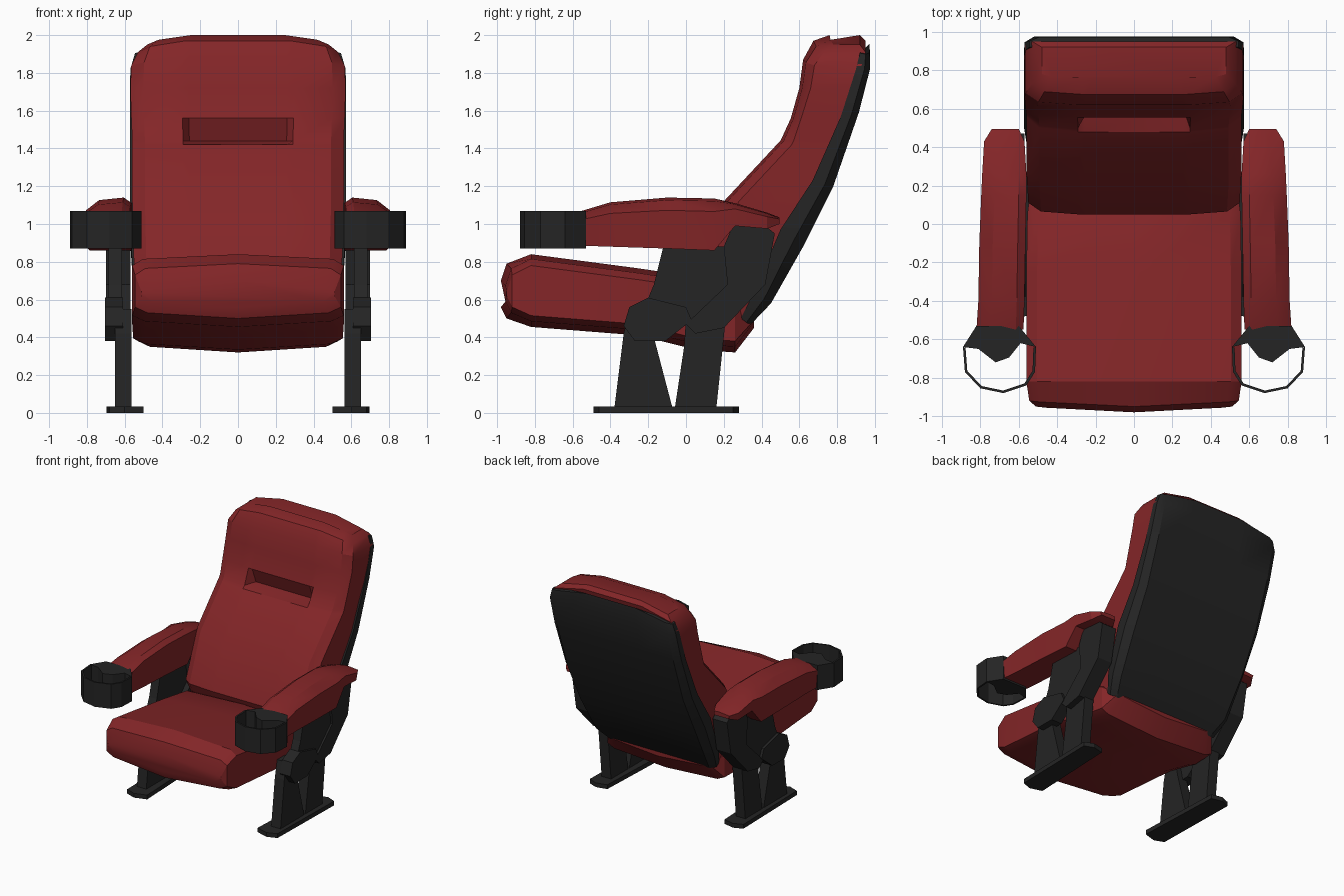
import bpy, bmesh, math


def material(name, rgb):
    m = bpy.data.materials.new(name)
    m.diffuse_color = (*rgb, 1)
    return m


RED = material("dark red upholstery", (0.23, 0.019, 0.021))
BLACK = material("black plastic", (0.018, 0.018, 0.018))


def finish(name, bm, mat, smooth):
    bmesh.ops.recalc_face_normals(bm, faces=bm.faces)
    me = bpy.data.meshes.new(name)
    bm.to_mesh(me)
    bm.free()
    me.materials.append(mat)
    ob = bpy.data.objects.new(name, me)
    bpy.context.collection.objects.link(ob)
    if smooth:
        bpy.ops.object.select_all(action='DESELECT')
        ob.select_set(True)
        bpy.context.view_layer.objects.active = ob
        bpy.ops.object.shade_smooth_by_angle(angle=math.radians(28))
    return ob


def loft(name, rings, mat, smooth=True):
    """Skin a list of equal-length closed rings and cap both ends."""
    bm = bmesh.new()
    vs = [[bm.verts.new(p) for p in r] for r in rings]
    n = len(rings[0])
    for a, b in zip(vs, vs[1:]):
        for i in range(n):
            j = (i + 1) % n
            bm.faces.new((a[i], a[j], b[j], b[i]))
    bm.faces.new(vs[0])
    bm.faces.new(vs[-1])
    return finish(name, bm, mat, smooth)


def side_prism(name, yz, x0, x1, s, mat=BLACK):
    return loft(name, [[(s * x, y, z) for y, z in yz] for x in (x0, x1)], mat, False)


def top_prism(name, xy, z0, z1, s, mat=BLACK):
    return loft(name, [[(s * x, y, z) for x, y in xy] for z in (z0, z1)], mat, False)


# Seat cushion: (y, top z, bottom z, half width), bowed front and crowned top
rings = []
for y, zt, zb, w in [(-0.98, 0.70, 0.56, 0.51), (-0.95, 0.79, 0.50, 0.545),
                     (-0.82, 0.84, 0.455, 0.56), (-0.25, 0.765, 0.41, 0.56),
                     (0.05, 0.72, 0.335, 0.555), (0.26, 0.62, 0.32, 0.53),
                     (0.36, 0.55, 0.45, 0.45)]:
    bow = 0.03 if y < -0.9 else 0
    rings.append([(-w, y + bow, zb + 0.06), (-w, y + bow, zt - 0.06),
                  (-0.9 * w, y + bow * 0.8, zt - 0.025), (0, y, zt),
                  (0.9 * w, y + bow * 0.8, zt - 0.025), (w, y + bow, zt - 0.06),
                  (w, y + bow, zb + 0.06), (0.88 * w, y + bow * 0.8, zb + 0.03),
                  (0, y, zb), (-0.88 * w, y + bow * 0.8, zb + 0.03)])
loft("seat_cushion", rings, RED)

# Backrest cushion: (z, front y, slot y, side y, rear y, half width, corner drop)
rings = []
for z, yf, yslot, ys, yb, w, d in [
        (0.50, 0.15, 0.15, 0.20, 0.32, 0.50, 0), (0.75, 0.05, 0.05, 0.11, 0.44, 0.55, 0),
        (1.12, 0.20, 0.20, 0.28, 0.62, 0.56, 0), (1.42, 0.48, 0.48, 0.56, 0.78, 0.56, 0),
        (1.44, 0.50, 0.60, 0.57, 0.79, 0.56, 0), (1.56, 0.555, 0.555, 0.61, 0.85, 0.565, 0),
        (1.72, 0.60, 0.60, 0.66, 0.90, 0.57, 0), (1.87, 0.62, 0.62, 0.68, 0.93, 0.565, 0.03),
        (1.97, 0.675, 0.675, 0.73, 0.95, 0.53, 0.06), (2.0, 0.76, 0.76, 0.78, 0.92, 0.48, 0.05)]:
    ym = yf + 0.25 * (ys - yf)
    half = [(0.46, yslot, 0), (0.52, yf, 0), (0.88, ym, 0.5), (1, ys, 1), (1, yb, 1), (0.5, yb, 0)]
    right = [(k * w, y, z - d * e) for k, y, e in half]
    rings.append(right + [(-x, y, zz) for x, y, zz in reversed(right)])
loft("backrest_cushion", rings, RED)

# Rear shell: (front y, front z, rear y, rear z, half width, corner drop)
rings = []
for yf, zf, yb, zb, w, d in [
        (0.29, 0.50, 0.34, 0.465, 0.50, 0), (0.36, 0.64, 0.45, 0.58, 0.55, 0),
        (0.50, 0.97, 0.62, 0.88, 0.572, 0), (0.67, 1.23, 0.78, 1.20, 0.573, 0),
        (0.82, 1.57, 0.915, 1.59, 0.573, 0), (0.90, 1.84, 0.975, 1.84, 0.57, 0.02),
        (0.92, 1.965, 0.972, 1.955, 0.545, 0.06)]:
    ym, zm = yf + 0.6 * (yb - yf), zf + 0.6 * (zb - zf)
    right = [(0.4 * w, yf, zf), (w, yf, zf - d), (w, ym, zm - d),
             (w - 0.05, yb, zb - d * 0.8), (0.4 * w, yb, zb)]
    rings.append(right + [(-x, y, z) for x, y, z in reversed(right)])
loft("rear_shell", rings, BLACK)

# Parts repeated on both sides
for side, s in (("right", 1), ("left", -1)):
    # Armrest: (y, inner x, outer x, bottom z, top z)
    rings = []
    for y, xi, xo, zb, zt in [(-0.55, 0.575, 0.82, 0.885, 1.07), (-0.40, 0.57, 0.81, 0.88, 1.115),
                              (-0.10, 0.565, 0.805, 0.87, 1.14), (0.15, 0.56, 0.795, 0.86, 1.135),
                              (0.26, 0.56, 0.79, 0.99, 1.11), (0.43, 0.57, 0.78, 0.975, 1.06),
                              (0.495, 0.60, 0.74, 1.0, 1.035)]:
        h = zt - zb
        rings.append([(s * x, y, z) for x, z in
                      [(xi, zb), (xi, zt - 0.1 * h), (xi + 0.04, zt), (xo - 0.07, zt - 0.05 * h),
                       (xo, zt - 0.25 * h), (xo - 0.01, zb)]])
    loft(side + "_armrest", rings, RED)

    # Cup holder: thin open wall plus a scooped block joining the armrest
    outer = [(0.51, -0.64), (0.515, -0.77), (0.56, -0.84), (0.68, -0.88),
             (0.80, -0.855), (0.88, -0.77), (0.89, -0.64)]
    inner = [(0.70 + (x - 0.70) * 0.93, -0.69 + (y + 0.69) * 0.93) for x, y in outer]
    top_prism(side + "_cup_wall", outer + inner[::-1], 0.87, 1.07, s)
    top_prism(side + "_cup_block",
              [(0.51, -0.64), (0.60, -0.53), (0.82, -0.53), (0.89, -0.64), (0.81, -0.65),
               (0.72, -0.72), (0.65, -0.695), (0.59, -0.62)], 0.87, 1.07, s)

    # Floor plate and legs
    top_prism(side + "_floor_plate",
              [(0.50, -0.46), (0.60, -0.49), (0.68, -0.46), (0.695, 0.25), (0.62, 0.28), (0.53, 0.26)],
              0.0, 0.035, s)
    side_prism(side + "_front_leg",
               [(-0.38, 0.02), (-0.07, 0.02), (-0.17, 0.40), (-0.2, 0.55), (-0.30, 0.55), (-0.33, 0.42)],
               0.565, 0.65, s)
    side_prism(side + "_rear_leg",
               [(-0.06, 0.02), (0.16, 0.02), (0.20, 0.40), (0.21, 0.50), (0.0, 0.50), (-0.01, 0.35)],
               0.565, 0.65, s)

    # Pivot cover, armrest support panel and rear brace
    side_prism(side + "_pivot_cover",
               [(-0.27, 0.38), (-0.11, 0.38), (0.03, 0.49), (0.0, 0.56), (-0.2, 0.61),
                (-0.30, 0.56), (-0.33, 0.46)], 0.61, 0.705, s)
    side_prism(side + "_support_panel",
               [(-0.22, 0.56), (0.0, 0.48), (0.22, 0.60), (0.28, 0.88), (-0.12, 0.88), (-0.17, 0.68)],
               0.615, 0.685, s)
    side_prism(side + "_rear_brace",
               [(0.0, 0.47), (0.05, 0.42), (0.20, 0.45), (0.42, 0.68), (0.47, 0.95), (0.42, 0.99),
                (0.26, 1.02), (0.20, 0.88), (0.22, 0.68)], 0.57, 0.70, s)
